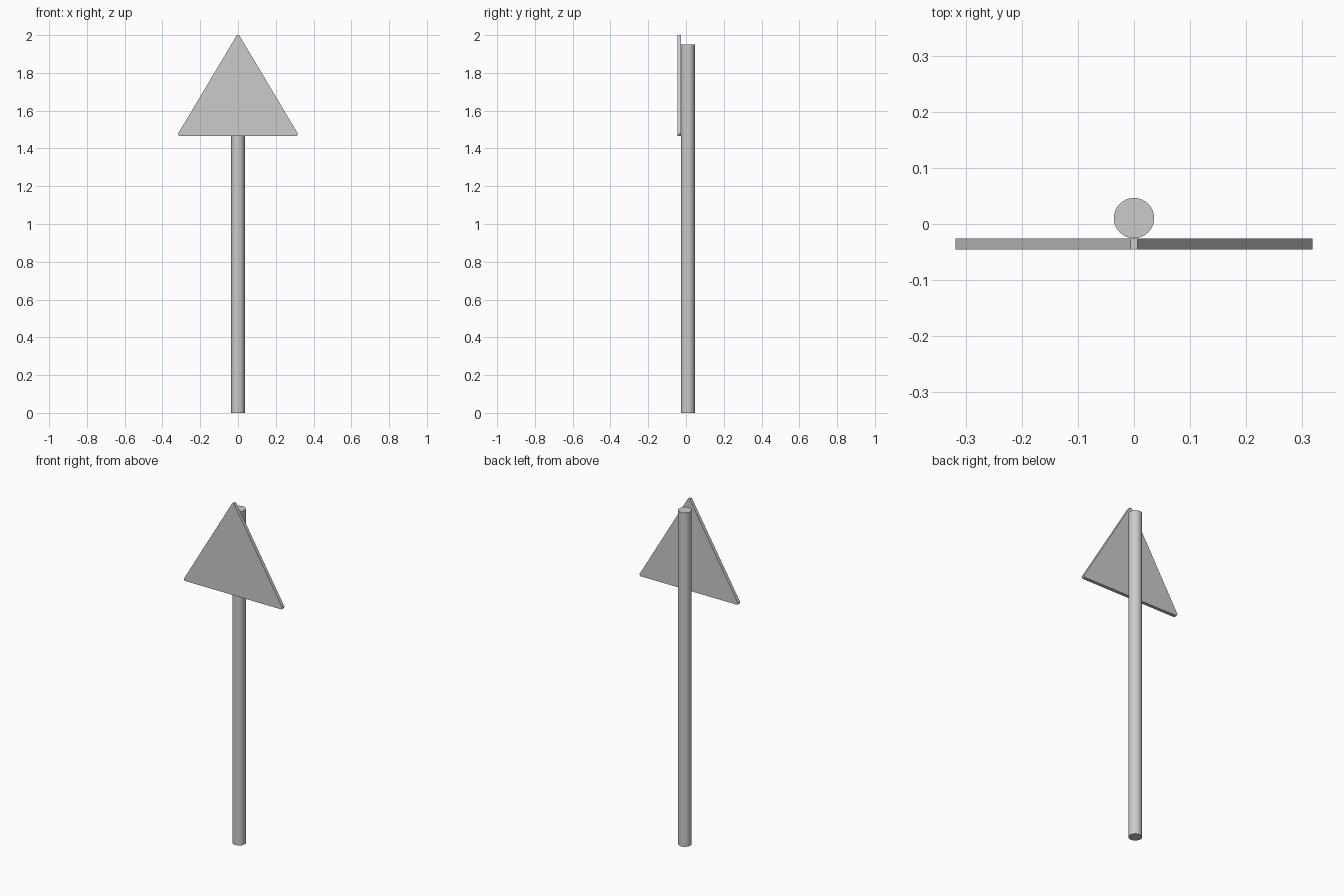
import bpy, bmesh

if "Cube" in bpy.data.objects:
    bpy.data.objects.remove(bpy.data.objects["Cube"])

# Round pole
bpy.ops.mesh.primitive_cylinder_add(vertices=32, radius=0.036, depth=1.95,
                                    location=(0, 0.0105, 0.975))
pole = bpy.context.object
pole.name = "pole"
bpy.ops.object.shade_smooth_by_angle()

# Triangular sign plate with slightly clipped corners
right = [(0.312, 1.466), (0.3185, 1.476), (0.006, 2.0)]
profile = right + [(-x, z) for x, z in reversed(right)]
bm = bmesh.new()
face = bm.faces.new([bm.verts.new((x, -0.0455, z)) for x, z in profile])
ext = bmesh.ops.extrude_face_region(bm, geom=[face])
bmesh.ops.translate(bm, vec=(0, 0.02, 0),
                    verts=[g for g in ext["geom"] if isinstance(g, bmesh.types.BMVert)])
bmesh.ops.recalc_face_normals(bm, faces=bm.faces)
mesh = bpy.data.meshes.new("sign_plate")
bm.to_mesh(mesh)
bm.free()
plate = bpy.data.objects.new("sign_plate", mesh)
bpy.context.collection.objects.link(plate)
